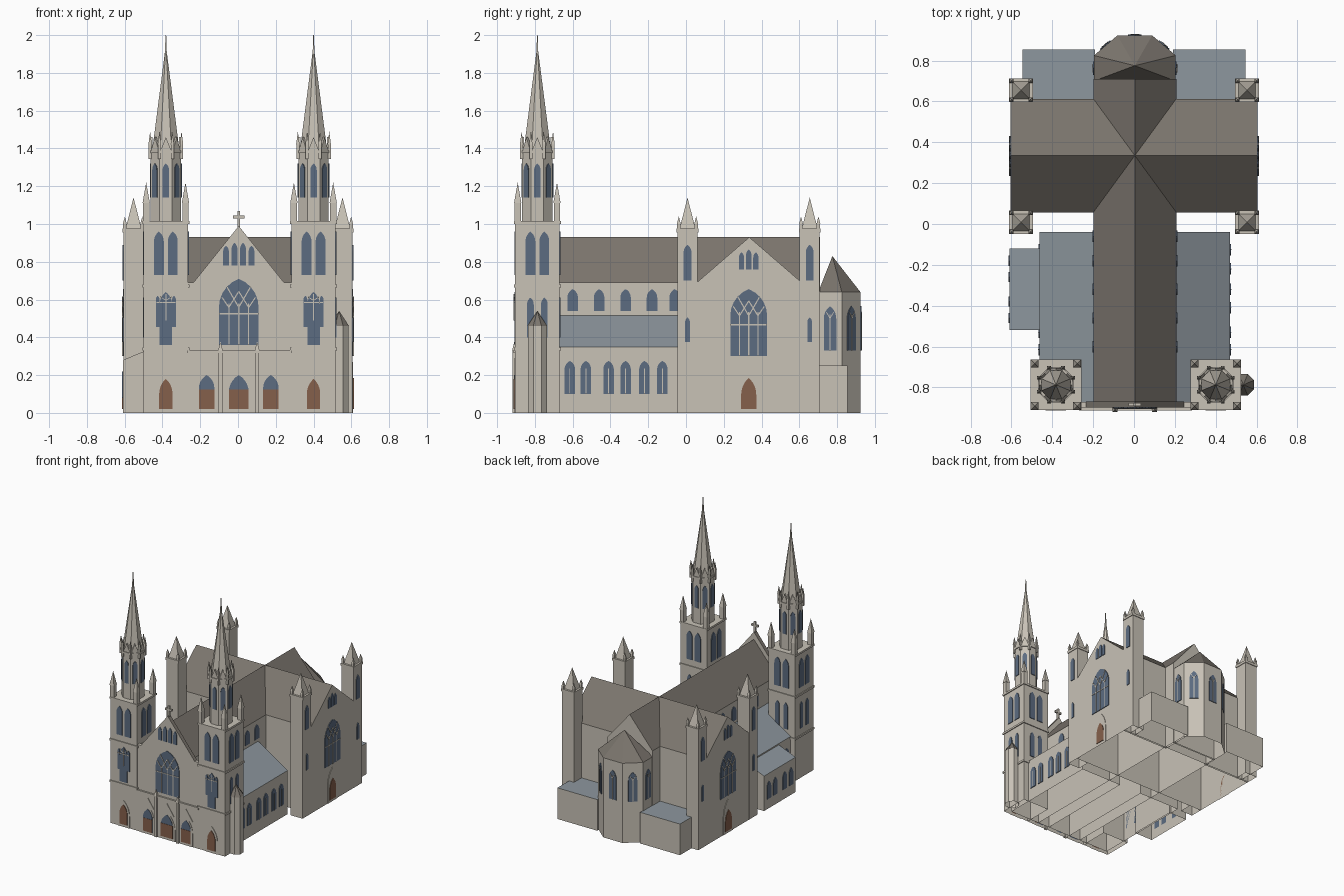
import bpy, bmesh, math
from mathutils import Vector

cube = bpy.data.objects.get("Cube")
if cube:
    bpy.data.objects.remove(cube, do_unlink=True)

COLOURS = {
    "stone": (0.58, 0.54, 0.47), "roof": (0.20, 0.18, 0.155),
    "slate": (0.27, 0.31, 0.345), "glass": (0.107, 0.15, 0.22),
    "wood": (0.235, 0.115, 0.07),
}
MATS = {}
for key, rgb in COLOURS.items():
    m = bpy.data.materials.new(key)
    m.use_nodes = True
    m.diffuse_color = (*rgb, 1)
    m.node_tree.nodes["Principled BSDF"].inputs["Base Color"].default_value = (*rgb, 1)
    MATS[key] = m

FRONT, RIGHT, BACK, LEFT = -math.pi / 2, 0.0, math.pi / 2, math.pi
parts = {}


def group(part, mats):
    return parts.setdefault(part, (bmesh.new(), mats.split()))[0]


def loft(bm, a, b):
    """Closed solid between two rings; a one-point ring makes a tip."""
    va = [bm.verts.new(p) for p in a]
    vb = [bm.verts.new(p) for p in b]
    n = len(va)
    bm.faces.new(va[::-1])
    if len(vb) > 1:
        bm.faces.new(vb)
    for i in range(n):
        j = (i + 1) % n
        if len(vb) > 1:
            bm.faces.new((va[i], va[j], vb[j], vb[i]))
        else:
            bm.faces.new((va[i], va[j], vb[0]))


def prism(part, mats, pts, at, ang, depth):
    """Extrude a (u, z) profile outward from a wall facing the given angle."""
    n = Vector((math.cos(ang), math.sin(ang), 0))
    u = Vector((-n.y, n.x, 0))
    base = [Vector((*at, 0)) + u * p + Vector((0, 0, z)) for p, z in pts]
    loft(group(part, mats), base, [v + n * depth for v in base])


def rect(u0, u1, z0, z1):
    return [(u0, z0), (u1, z0), (u1, z1), (u0, z1)]


def box(part, mats, x0, x1, y0, y1, z0, z1):
    prism(part, mats, rect(x0, x1, z0, z1), (0, y1), FRONT, y1 - y0)


def tier(part, mats, x, y, z0, z1, r0, r1=None, n=4):
    """Regular n-sided block or spire; r is the distance to the flat side."""
    r1 = r0 if r1 is None else r1

    def ring(r, z):
        if r == 0:
            return [(x, y, z)]
        k = r / math.cos(math.pi / n)
        angs = [(2 * i + 1) * math.pi / n for i in range(n)]
        return [(x + k * math.cos(a), y + k * math.sin(a), z) for a in angs]
    loft(group(part, mats), ring(r0, z0), ring(r1, z1))


def house(part, c, half, eave, ridge, at, ang, depth):
    pts = [(c - half, 0), (c + half, 0), (c + half, eave), (c, ridge), (c - half, eave)]
    prism(part, "stone roof", pts, at, ang, depth)


def arch(part, mat, at, ang, c, z0, z1, w, rise=1.0, depth=0.005):
    """Pointed arch plate on a wall."""
    h, a = w * rise, w / 2
    r = (h * h + a * a) / w
    top = math.asin(min(1, h / r))
    arc = [(a - r + r * math.cos(top * i / 5), z1 - h + r * math.sin(top * i / 5)) for i in range(6)]
    side = [(a, z0)] + arc
    pts = side + [(-u, z) for u, z in reversed(side[:-1])]
    prism(part, mat, [(c + u, z) for u, z in pts], at, ang, depth)


def window(at, ang, c, z0, z1, w, rise=1.0):
    arch("windows", "glass", at, ang, c, z0, z1, w, rise)


def bar(at, ang, u0, z0, u1, z1, t=0.003):
    d = Vector((u1 - u0, z1 - z0)).normalized() * t
    pts = [(u0 + d.y, z0 - d.x), (u1 + d.y, z1 - d.x), (u1 - d.y, z1 + d.x), (u0 - d.y, z0 + d.x)]
    prism("tracery", "stone", pts, at, ang, 0.008)


def great_window(at, ang, c, z0, z1, w):
    window(at, ang, c, z0, z1, w, 0.72)
    mid = z0 + (z1 - z0) * 0.47
    spring = z1 - 0.72 * w
    bar(at, ang, c - w / 2, mid, c + w / 2, mid)
    for k in (-0.25, 0, 0.25):
        bar(at, ang, c + k * w, z0, c + k * w, spring + 0.02)
    for s in (-1, 1):
        bar(at, ang, c, spring, c + s * w * 0.3, z1 - w * 0.2)
        bar(at, ang, c + s * w / 4, spring, c + s * w * 0.42, spring + w * 0.25)
        bar(at, ang, c + s * w / 4, spring, c, spring + w * 0.4)


def door(at, ang, c, w, top, hood):
    arch("door_surrounds", "stone", at, ang, c, 0, hood, w * 1.5, 1.1, 0.004)
    arch("doors", "wood", at, ang, c, 0.02, top, w, 1.1, 0.008)


def pinnacle(part, x, y, z0, z1, z2, r):
    tier(part, "stone", x, y, z0, z1, r)
    tier(part, "stone", x, y, z1, z2, r * 1.15, 0)


CX = 0.004
# Nave, transept and their roofs
house("nave", CX, 0.203, 0.69, 0.93, (0, 0.71), FRONT, 1.58)
house("transept", 0.335, 0.278, 0.69, 0.93, (-0.605, 0), RIGHT, 1.21)

# Side aisles, side porch and low rear rooms
for s in (-1, 1):
    aisle = [(CX + s * u, z) for u, z in ((0.1, 0), (0.466, 0), (0.466, 0.35), (0.203, 0.515), (0.1, 0.515))]
    prism("aisles", "stone slate", aisle, (0, -0.04), FRONT, 0.83)
    lo, hi = sorted((s * 0.19, s * 0.545))
    box("rear_rooms", "stone slate", lo, hi, 0.6, 0.855, 0, 0.25)
prism("side_porch", "stone slate", [(-0.61, 0), (-0.45, 0), (-0.45, 0.345), (-0.61, 0.28)],
      (0, -0.12), FRONT, 0.4)
for y in (-0.46, -0.38, -0.26, -0.18):
    window((-0.61, 0), LEFT, -y, 0.08, 0.22, 0.05)

# Windows along both long sides
for s, ang in ((1, RIGHT), (-1, LEFT)):
    for y in (-0.6, -0.46, -0.32, -0.18, -0.06):
        window((CX + s * 0.203, 0), ang, s * y, 0.54, 0.655, 0.056, 0.8)
    for y in (-0.615, -0.53, -0.41, -0.32, -0.22, -0.125):
        wall = (CX + s * 0.466, 0)
        window(wall, ang, s * y, 0.10, 0.275, 0.056, 0.8)
        bar(wall, ang, s * y, 0.10, s * y, 0.235, 0.002)

    # Transept end walls
    wall = (s * 0.605, 0)
    great_window(wall, ang, s * 0.332, 0.30, 0.655, 0.195)
    door(wall, ang, s * 0.332, 0.08, 0.185, 0.27)
    for k, top in ((-1, 0.85), (0, 0.865), (1, 0.85)):
        window(wall, ang, s * (0.332 + k * 0.038), 0.76, top, 0.028)

    # Transept corner turrets
    for y in (0.008, 0.655):
        x = s * 0.553
        tier("transept_turrets", "stone", x, y, 0, 0.955, 0.053)
        tier("transept_turrets", "stone", x, y, 0.955, 0.975, 0.058)
        tier("transept_turrets", "stone", x, y, 0.975, 1.14, 0.042, 0)
        for dx in (-1, 1):
            for dy in (-1, 1):
                pinnacle("turret_pinnacles", x + dx * 0.046, y + dy * 0.046, 0.975, 1.0, 1.04, 0.009)
        edge = (x + s * 0.053, 0)
        window(edge, ang, s * y, 0.70, 0.89, 0.042)
        window(edge, ang, s * y, 0.375, 0.505, 0.025)

# Apse with faceted roof
half_plan = [(0.2, 0.70), (0.2, 0.825), (0.085, 0.923)]
plan = half_plan + [(-x, y) for x, y in reversed(half_plan)]
plan = [(x + CX, y) for x, y in plan]
loft(group("apse", "stone"), [(x, y, 0) for x, y in plan], [(x, y, 0.64) for x, y in plan])
loft(group("apse_roof", "roof"), [(x, y, 0.64) for x, y in plan], [(CX, 0.775, 0.83)])
for (xa, ya), (xb, yb) in zip(plan[:-1], plan[1:]):
    ang = math.atan2(xa - xb, yb - ya)
    mid = ((xa + xb) / 2, (ya + yb) / 2)
    window(mid, ang, 0, 0.33, 0.565, 0.066)
    bar(mid, ang, 0, 0.33, 0, 0.52)
    for s in (-1, 1):
        bar(mid, ang, 0, 0.50, s * 0.02, 0.535, 0.002)

# West front: lower wall, upper wall, gable and cross
box("front_lower_wall", "stone", -0.27, 0.285, -0.905, -0.87, 0, 0.32)
box("front_string_course", "stone", -0.27, 0.285, -0.912, -0.87, 0.317, 0.332)
box("front_upper_wall", "stone", -0.27, 0.285, -0.898, -0.87, 0.32, 0.69)
prism("front_gable", "stone roof", [(CX - 0.24, 0.69), (CX + 0.24, 0.69), (CX, 0.99)],
      (0, -0.868), FRONT, 0.031)
box("gable_cross", "stone", CX - 0.007, CX + 0.007, -0.89, -0.876, 0.98, 1.068)
box("gable_cross", "stone", CX - 0.03, CX + 0.03, -0.89, -0.876, 1.03, 1.045)
high = (0, -0.898)
great_window(high, FRONT, CX, 0.36, 0.71, 0.21)
for k, top in ((-1.5, 0.885), (-0.5, 0.9), (0.5, 0.9), (1.5, 0.885)):
    window(high, FRONT, CX + k * 0.045, 0.78, top, 0.03)

# Three front portals and the slim buttresses between them
low = (0, -0.905)
for k, w in ((-1, 0.082), (0, 0.105), (1, 0.082)):
    c = CX + k * 0.17
    arch("portal_surrounds", "stone", low, FRONT, c, 0, 0.225, w * 1.4, 1.0, 0.003)
    prism("portal_gablets", "stone", [(c - 0.062, 0.2), (c + 0.062, 0.2), (c, 0.29)], low, FRONT, 0.004)
    arch("portal_windows", "glass", low, FRONT, c, 0.02, 0.2, w, 0.85, 0.006)
    prism("portal_doors", "wood", rect(c - w / 2, c + w / 2, 0.02, 0.125), low, FRONT, 0.008)
for s in (-1, 1):
    pinnacle("portal_buttresses", CX + s * 0.097, -0.908, 0, 0.33, 0.38, 0.011)

# Twin front towers with octagonal belfries and spires
TY = -0.787
for tx in (-0.382, 0.40):
    tier("tower_shafts", "stone", tx, TY, 0, 1.0, 0.117)
    for z in (0.33, 0.665, 1.0):
        tier("tower_cornices", "stone", tx, TY, z, z + 0.015, 0.124)
    for dx in (-1, 1):
        for dy in (-1, 1):
            pinnacle("tower_pinnacles", tx + dx * 0.104, TY + dy * 0.104, 1.01, 1.11, 1.22, 0.017)
    for ang in (FRONT, RIGHT, BACK, LEFT):
        wall = (tx + 0.117 * math.cos(ang), TY + 0.117 * math.sin(ang))
        for s in (-1, 1):
            window(wall, ang, s * 0.037, 0.73, 0.96, 0.052)
            if ang != FRONT:
                window(wall, ang, s * 0.037, 0.40, 0.61, 0.036)
    wall = (tx, TY - 0.117)
    window(wall, FRONT, 0, 0.36, 0.64, 0.066)
    for s in (-1, 1):
        window(wall, FRONT, s * 0.043, 0.455, 0.62, 0.02)
        bar(wall, FRONT, 0, 0.595, s * 0.03, 0.615, 0.002)
    bar(wall, FRONT, -0.05, 0.585, 0.05, 0.585)
    bar(wall, FRONT, 0, 0.49, 0, 0.63)
    door(wall, FRONT, 0, 0.07, 0.18, 0.212)

    tier("belfries", "stone", tx, TY, 1.01, 1.38, 0.08, n=8)
    tier("belfry_cornices", "stone", tx, TY, 1.375, 1.39, 0.087, n=8)
    tier("spires", "stone", tx, TY, 1.39, 1.95, 0.072, 0, n=8)
    tier("finials", "stone", tx, TY, 1.90, 2.0, 0.005, 0.002, n=4)
    for i in range(8):
        ang = i * math.pi / 4
        wall = (tx + 0.08 * math.cos(ang), TY + 0.08 * math.sin(ang))
        window(wall, ang, 0, 1.14, 1.32, 0.034)
        rim = (tx + 0.07 * math.cos(ang), TY + 0.07 * math.sin(ang))
        prism("spire_gablets", "stone", [(-0.028, 1.39), (0.028, 1.39), (0, 1.46)], rim, ang, 0.012)
        a = ang + math.pi / 8
        pinnacle("belfry_pinnacles", tx + 0.09 * math.cos(a), TY + 0.09 * math.sin(a), 1.345, 1.42, 1.49, 0.008)

# Small stair turret beside one tower
tier("stair_turret", "stone", 0.535, TY, 0, 0.46, 0.05, n=8)
tier("stair_turret_roof", "roof", 0.535, TY, 0.46, 0.54, 0.053, 0, n=8)

# Build objects; shells stay open underneath, second material covers upward faces
for name, (bm, mats) in parts.items():
    bmesh.ops.recalc_face_normals(bm, faces=bm.faces)
    floor = [f for f in bm.faces if all(v.co.z < 0.001 for v in f.verts)]
    bmesh.ops.delete(bm, geom=floor, context='FACES')
    for f in bm.faces:
        f.material_index = int(len(mats) > 1 and f.normal.z > 0.2)
    mesh = bpy.data.meshes.new(name)
    bm.to_mesh(mesh)
    bm.free()
    for key in mats:
        mesh.materials.append(MATS[key])
    bpy.context.scene.collection.objects.link(bpy.data.objects.new(name, mesh))
